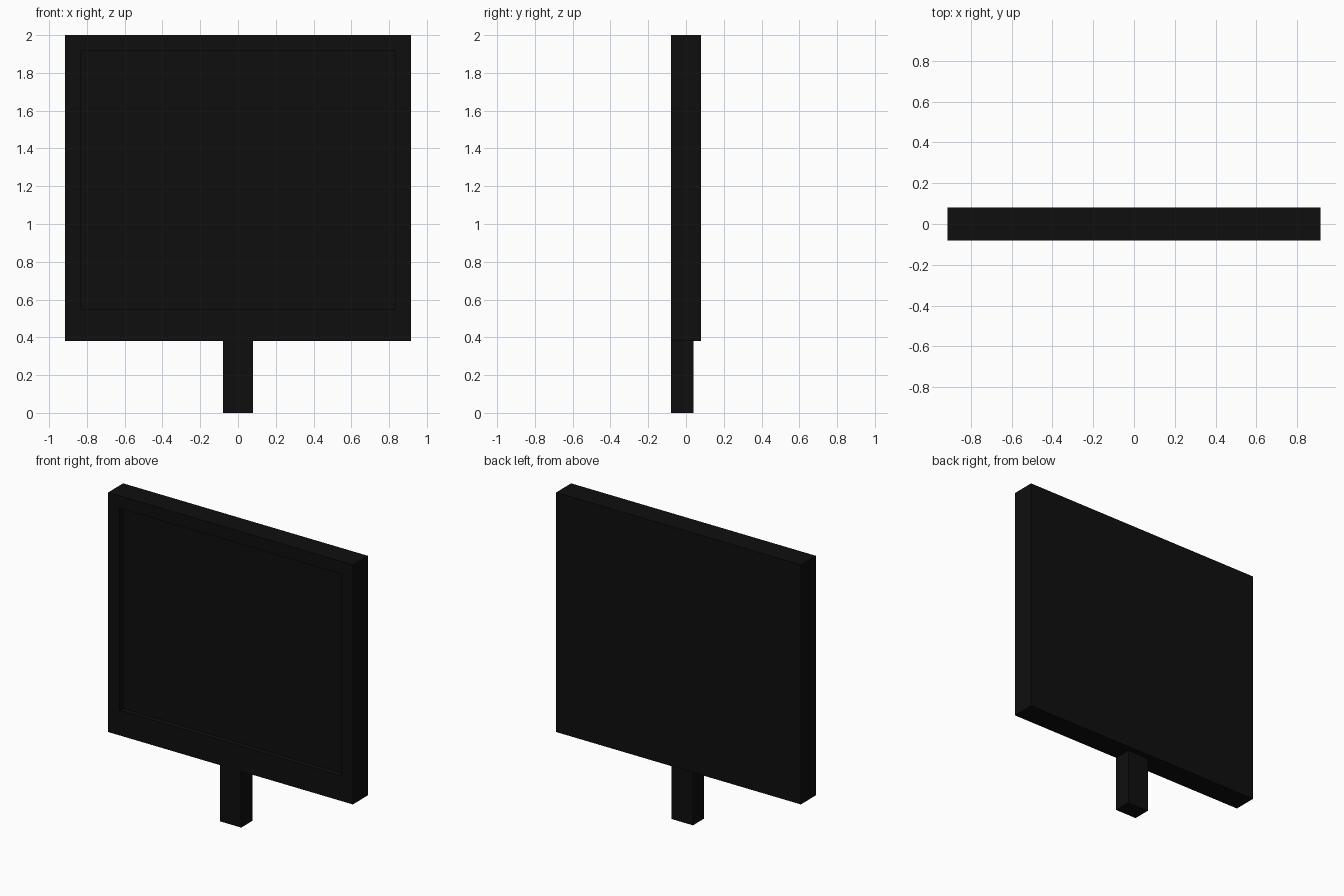
import bpy, bmesh
from mathutils import Matrix, Vector

if "Cube" in bpy.data.objects:
    bpy.data.objects.remove(bpy.data.objects["Cube"])

black = bpy.data.materials.new("matte black")
black.diffuse_color = (0.0045, 0.0045, 0.0045, 1)
black.use_nodes = True
black.node_tree.nodes["Principled BSDF"].inputs["Base Color"].default_value = black.diffuse_color


def box(name, lo, hi, edit=None):
    """Axis-aligned box between two corners, with an optional bmesh edit."""
    lo, hi = Vector(lo), Vector(hi)
    bm = bmesh.new()
    bmesh.ops.create_cube(bm, size=1, matrix=Matrix.Translation((lo + hi) / 2)
                          @ Matrix.Diagonal((*(hi - lo), 1)))
    if edit:
        edit(bm)
    mesh = bpy.data.meshes.new(name)
    bm.to_mesh(mesh)
    bm.free()
    mesh.materials.append(black)
    ob = bpy.data.objects.new(name, mesh)
    bpy.context.collection.objects.link(ob)
    return ob


def recess_front(bm):
    """Inset the front face as a border and push the panel inwards."""
    bm.normal_update()
    front = min(bm.faces, key=lambda f: f.normal.y)
    bmesh.ops.inset_region(bm, faces=[front], thickness=0.12)
    for v in front.verts:
        if v.co.z < 1:
            v.co.z = 0.55          # wider border along the bottom
    panel = bmesh.ops.extrude_discrete_faces(bm, faces=[front])["faces"][0]
    bmesh.ops.translate(bm, verts=panel.verts, vec=(0, 0.035, 0))


# Framed board with a sunken front panel
box("sign_board", (-0.915, -0.08, 0.38), (0.915, 0.08, 2.0), recess_front)

# Short post, flush with the front of the board
box("post", (-0.08, -0.08, 0.0), (0.08, 0.04, 0.38))
